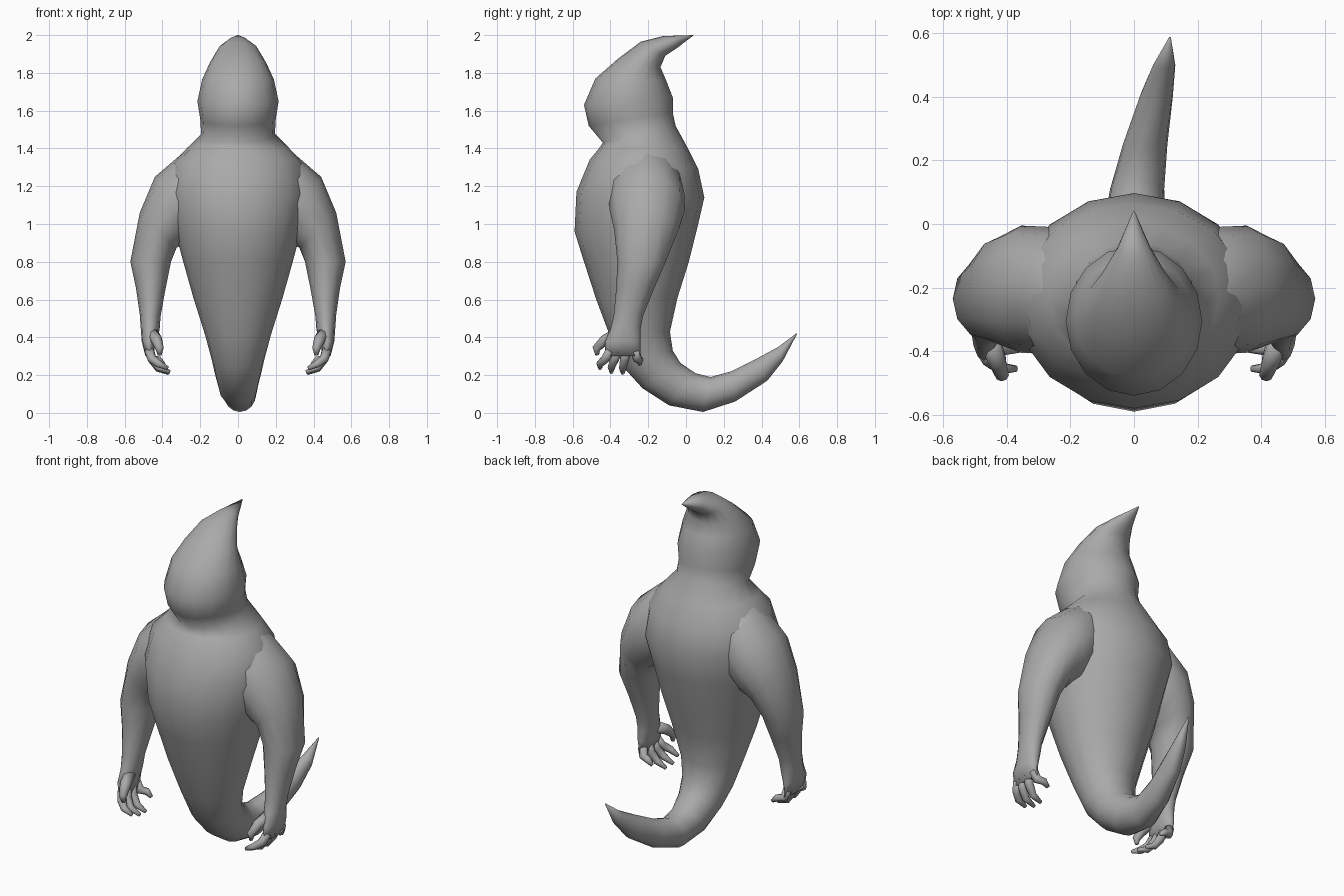
import bpy, bmesh, math
from mathutils import Vector

cube = bpy.data.objects.get("Cube")
if cube:
    bpy.data.objects.remove(cube)

grey = bpy.data.materials.new("soft grey")
grey.use_nodes = True
grey.diffuse_color = (0.4, 0.4, 0.4, 1)
grey.node_tree.nodes["Principled BSDF"].inputs["Base Color"].default_value = (0.4, 0.4, 0.4, 1)


def loft(bm, rings, sides):
    """Skin elliptical rings; each ring is (centre, half axis, half axis)."""
    loops = []
    for centre, a, b in rings:
        loops.append([bm.verts.new(centre + a * math.cos(t) + b * math.sin(t))
                      for t in (math.tau * i / sides for i in range(sides))])
    for low, high in zip(loops, loops[1:]):
        for i in range(sides):
            j = (i + 1) % sides
            bm.faces.new((low[i], low[j], high[j], high[i]))
    bm.faces.new(loops[0])
    bm.faces.new(loops[-1])


def finish(name, bm):
    bmesh.ops.recalc_face_normals(bm, faces=bm.faces)
    mesh = bpy.data.meshes.new(name)
    bm.to_mesh(mesh)
    bm.free()
    mesh.materials.append(grey)
    obj = bpy.data.objects.new(name, mesh)
    bpy.context.collection.objects.link(obj)
    return obj


def tube(bm, points, radii, sides=8):
    """Tapered finger along a short path."""
    points = [Vector(p) for p in points]
    rings = []
    for i, p in enumerate(points):
        d = (points[min(i + 1, len(points) - 1)] - points[max(i - 1, 0)]).normalized()
        a = d.cross(Vector((0, 1, 0))).normalized()
        rings.append((p, a * radii[i], d.cross(a) * radii[i]))
    loft(bm, rings, sides)


# Body from tail tip to horn tip: front (y, z), back (y, z), half width, x shift
body_rings = [
    ((.588, .418), (.585, .422), .003, .113),
    ((.51, .27), (.49, .35), .035, .095),
    ((.43, .17), (.37, .285), .052, .07),
    ((.26, .06), (.24, .22), .07, .035),
    ((.09, .005), (.13, .19), .085, .01),
    ((-.09, .04), (.05, .21), .1, 0),
    ((-.23, .13), (-.03, .265), .12, 0),
    ((-.33, .24), (-.07, .33), .14, 0),
    ((-.40, .40), (-.085, .43), .175, 0),
    ((-.475, .60), (-.045, .61), .235, 0),
    ((-.54, .80), (.015, .80), .29, 0),
    ((-.59, .96), (.06, .98), .335, 0),
    ((-.58, 1.17), (.097, 1.14), .375, 0),
    ((-.51, 1.34), (.065, 1.29), .35, 0),
    ((-.465, 1.395), (.005, 1.41), .27, 0),
    ((-.44, 1.43), (-.055, 1.52), .195, 0),
    ((-.515, 1.52), (-.07, 1.59), .2, 0),
    ((-.54, 1.63), (-.07, 1.67), .215, 0),
    ((-.48, 1.77), (-.105, 1.76), .19, 0),
    ((-.36, 1.875), (-.135, 1.83), .15, 0),
    ((-.24, 1.965), (-.11, 1.89), .105, 0),
    ((-.12, 1.995), (-.05, 1.93), .055, 0),
    ((.04, 2.0), (.038, 1.997), .003, 0),
]
bm = bmesh.new()
rings = []
for f, b, w, x in body_rings:
    front, back = Vector((x, *f)), Vector((x, *b))
    rings.append(((front + back) / 2, Vector((w, 0, 0)), (back - front) / 2))
loft(bm, rings, 16)
body = finish("ghost_body", bm)

# Arm from shoulder to knuckles: outer (x, z), inner (x, z), y, half depth
arm_rings = [
    ((.18, 1.44), (.08, 1.10), -.22, .14),
    ((.30, 1.37), (.19, .98), -.21, .2),
    ((.44, 1.25), (.27, .90), -.205, .2),
    ((.52, 1.06), (.325, .875), -.21, .17),
    ((.57, .80), (.355, .80), -.235, .128),
    ((.54, .66), (.385, .65), -.27, .1),
    ((.52, .52), (.41, .51), -.305, .078),
    ((.515, .45), (.415, .44), -.32, .08),
    ((.51, .38), (.435, .37), -.335, .095),
    ((.49, .30), (.45, .30), -.335, .095),
]
bm = bmesh.new()
rings = []
for o, i, y, d in arm_rings:
    outer, inner = Vector((o[0], y, o[1])), Vector((i[0], y, i[1]))
    rings.append(((outer + inner) / 2, (outer - inner) / 2, Vector((0, d, 0))))
loft(bm, rings, 12)
arm = finish("arm", bm)

# Fingers curl inward, thumb reaches forward
bm = bmesh.new()
for base, tip, z, x in ((-.40, -.455, .235, .37), (-.36, -.395, .215, .36),
                        (-.315, -.335, .21, .365), (-.27, -.245, .255, .39)):
    mid = (base + tip) / 2
    tube(bm, ((.47, base, .33), (.455, mid, .285), (.42, tip, z + .025), (x, tip, z)),
         (.026, .024, .02, .01))
tube(bm, ((.455, -.36, .42), (.43, -.43, .385), (.415, -.475, .34), (.415, -.47, .305)),
     (.035, .03, .022, .01))
fingers = finish("fingers", bm)

for obj in (arm, fingers):
    mirror = obj.modifiers.new("Mirror", 'MIRROR')
    mirror.mirror_object = body

for obj in (body, arm, fingers):
    for poly in obj.data.polygons:
        poly.use_smooth = True
